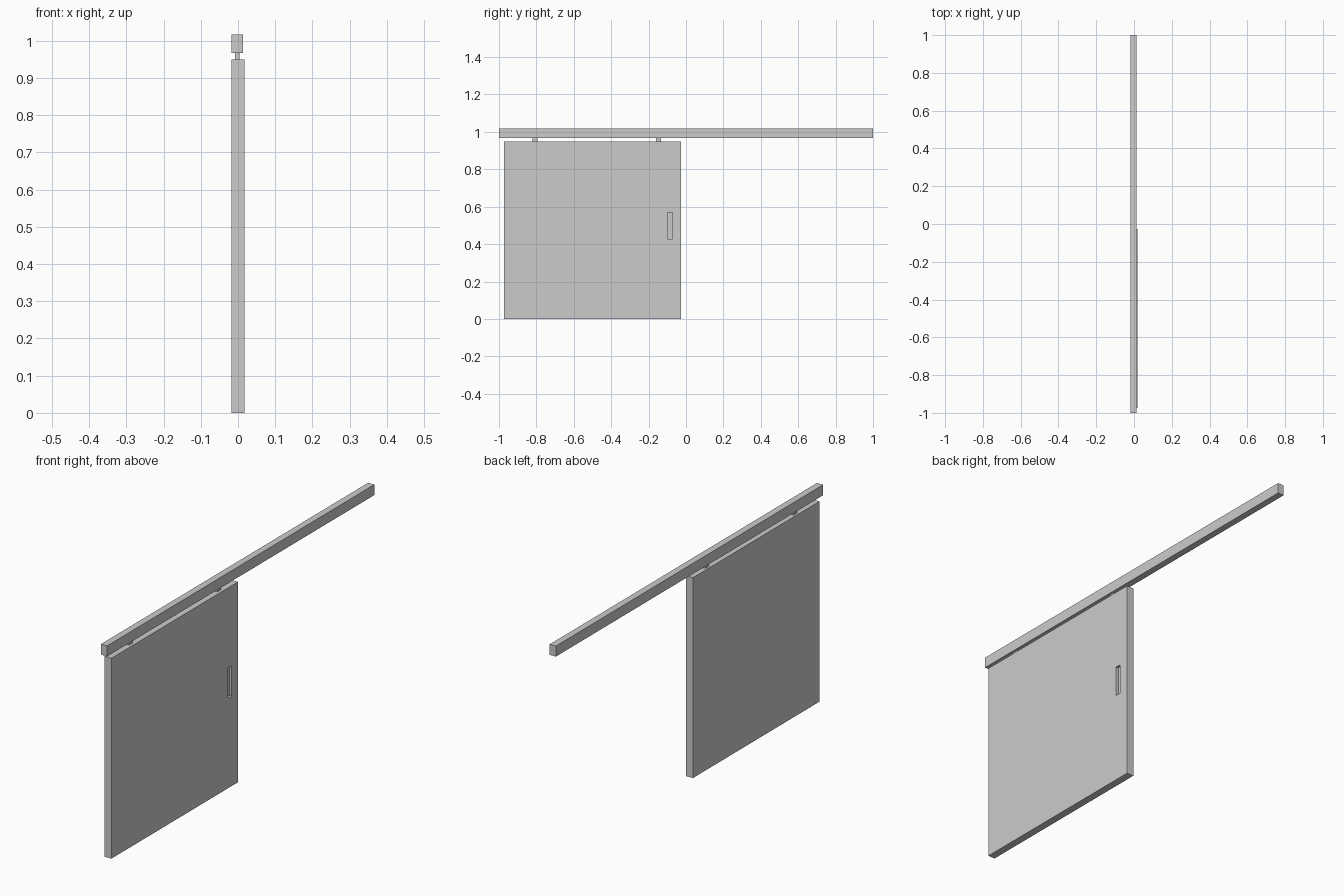
import bpy

if "Cube" in bpy.data.objects:
    bpy.data.objects.remove(bpy.data.objects["Cube"])


def box(name, x, y, z):
    """Axis-aligned box from (min, max) ranges."""
    mid = [(r[0] + r[1]) / 2 for r in (x, y, z)]
    bpy.ops.mesh.primitive_cube_add(size=1, location=mid)
    ob = bpy.context.object
    ob.name = name
    ob.scale = [r[1] - r[0] for r in (x, y, z)]
    bpy.ops.object.transform_apply(location=False, rotation=False, scale=True)
    return ob


# Overhead track
box("rail", (-0.018, 0.014), (-1, 1), (0.967, 1.017))

# Sliding panel
door = box("door_panel", (-0.018, 0.018), (-0.973, -0.026), (0, 0.949))

# Recessed finger pull cut into the +x face
cutter = box("handle_cutter", (0.006, 0.03), (-0.1, -0.073), (0.427, 0.57))
cut = door.modifiers.new("handle_recess", 'BOOLEAN')
cut.operation = 'DIFFERENCE'
cut.solver = 'EXACT'
cut.object = cutter
bpy.context.view_layer.objects.active = door
bpy.ops.object.modifier_apply(modifier=cut.name)
bpy.data.objects.remove(cutter, do_unlink=True)

# Hangers joining panel to track
for i, y in enumerate((-0.808, -0.147)):
    box(f"hanger_{i + 1}", (-0.008, 0.004), (y - 0.013, y + 0.013), (0.949, 0.967))
